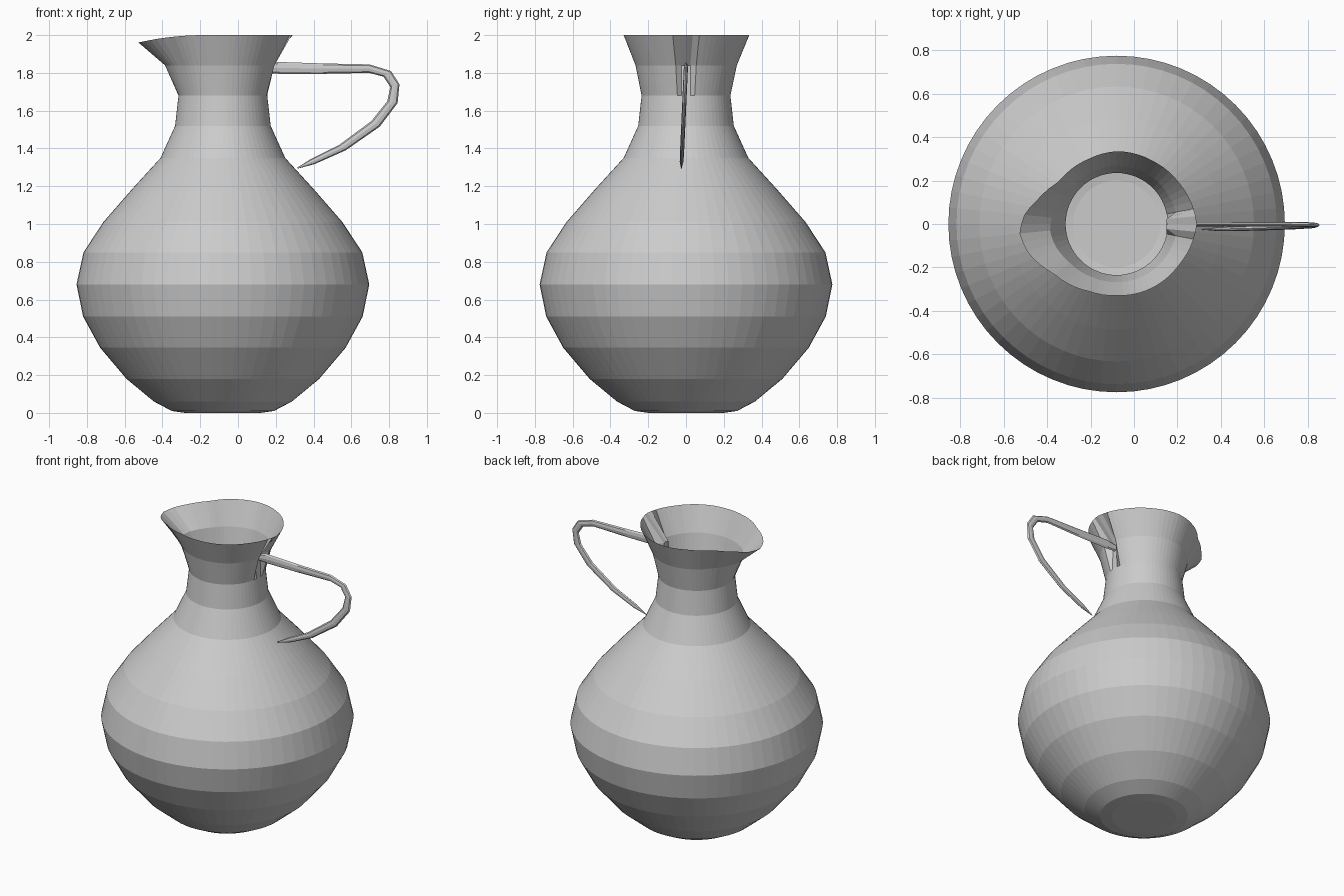
import bpy, bmesh, math
from mathutils import Vector

if "Cube" in bpy.data.objects:
    bpy.data.objects.remove(bpy.data.objects["Cube"])

CX, SEG = -0.08, 64

clay = bpy.data.materials.new("light_grey_clay")
clay.diffuse_color = (0.6, 0.6, 0.6, 1)
clay.use_nodes = True
clay.node_tree.nodes["Principled BSDF"].inputs["Base Color"].default_value = clay.diffuse_color


def make_object(name, bm, recalc=True):
    if recalc:
        bmesh.ops.recalc_face_normals(bm, faces=bm.faces)
    me = bpy.data.meshes.new(name)
    bm.to_mesh(me)
    bm.free()
    me.materials.append(clay)
    ob = bpy.data.objects.new(name, me)
    bpy.context.collection.objects.link(ob)
    return ob


def bridge(bm, a, b):
    n = len(a)
    for i in range(n):
        j = (i + 1) % n
        bm.faces.new((a[i], a[j], b[j], b[i]))


# Rim radius by angle in degrees: the spout is near 186
RIM = [(0, .37), (33, .345), (60, .335), (90, .335), (113, .326), (144, .33),
       (162, .378), (175, .43), (186, .45), (199, .427), (218, .37),
       (248, .335), (270, .33), (327, .344), (360, .37)]


def rim_radius(deg):
    for (a, ra), (b, rb) in zip(RIM, RIM[1:]):
        if a <= deg <= b:
            return ra + (rb - ra) * (deg - a) / (b - a)


# Jug body: thin-walled lathe, (radius, height, blend towards the rim shape)
PROFILE = [(.2, 0, 0), (.27, .01, 0), (.365, .06, 0), (.51, .18, 0),
           (.65, .345, 0), (.74, .51, 0), (.775, .68, 0), (.738, .85, 0),
           (.633, 1.01, 0), (.485, 1.18, 0), (.33, 1.35, 0), (.253, 1.52, 0),
           (.235, 1.68, 0), (.235, 1.84, .34), (.235, 2.0, 1)]
bm = bmesh.new()
rings = []
for r, z, blend in PROFILE:
    ring = []
    for i in range(SEG):
        a = 2 * math.pi * i / SEG
        rr = r + (rim_radius(math.degrees(a)) - r) * blend
        zz = z
        # small dent in the neck where the handle is set in
        if z == 1.84 and i in (0, 1, SEG - 1):
            rr = .23
        x = rr * math.cos(a)
        # spout lip dips a little
        if z == 2.0:
            zz -= .04 * (max(0, -x - .1) / .35) ** 2
        ring.append(bm.verts.new((CX + x, rr * math.sin(a), zz)))
    rings.append(ring)
for a, b in zip(rings, rings[1:]):
    bridge(bm, a, b)
bm.faces.new(list(reversed(rings[0])))
make_object("jug_body", bm)

# Handle: thin flat strap, (outer x, outer z, inner x, inner z)
STRAP = [(.15, 1.845, .15, 1.80), (.21, 1.858, .22, 1.795),
         (.45, 1.85, .45, 1.795), (.695, 1.845, .695, 1.80),
         (.81, 1.81, .77, 1.78), (.855, 1.74, .807, 1.725),
         (.845, 1.64, .79, 1.65), (.75, 1.515, .706, 1.545),
         (.57, 1.39, .537, 1.42), (.405, 1.317, .384, 1.343),
         (.315, 1.293, .313, 1.298)]
bm = bmesh.new()
rings = []
for ox, oz, ix, iz in STRAP:
    mid = Vector(((ox + ix) / 2, 0, (oz + iz) / 2))
    half = Vector((ox - ix, 0, oz - iz)) / 2
    mid.y = -.025 * (1.84 - mid.z) / .55
    t = min(.011, half.length * .6)
    rings.append([bm.verts.new(mid + half * math.cos(k * math.pi / 4)
                               + Vector((0, t * math.sin(k * math.pi / 4), 0)))
                  for k in range(8)])
for a, b in zip(rings, rings[1:]):
    bridge(bm, a, b)
bm.faces.new(rings[0])
bm.faces.new(rings[-1])
make_object("handle", bm)
